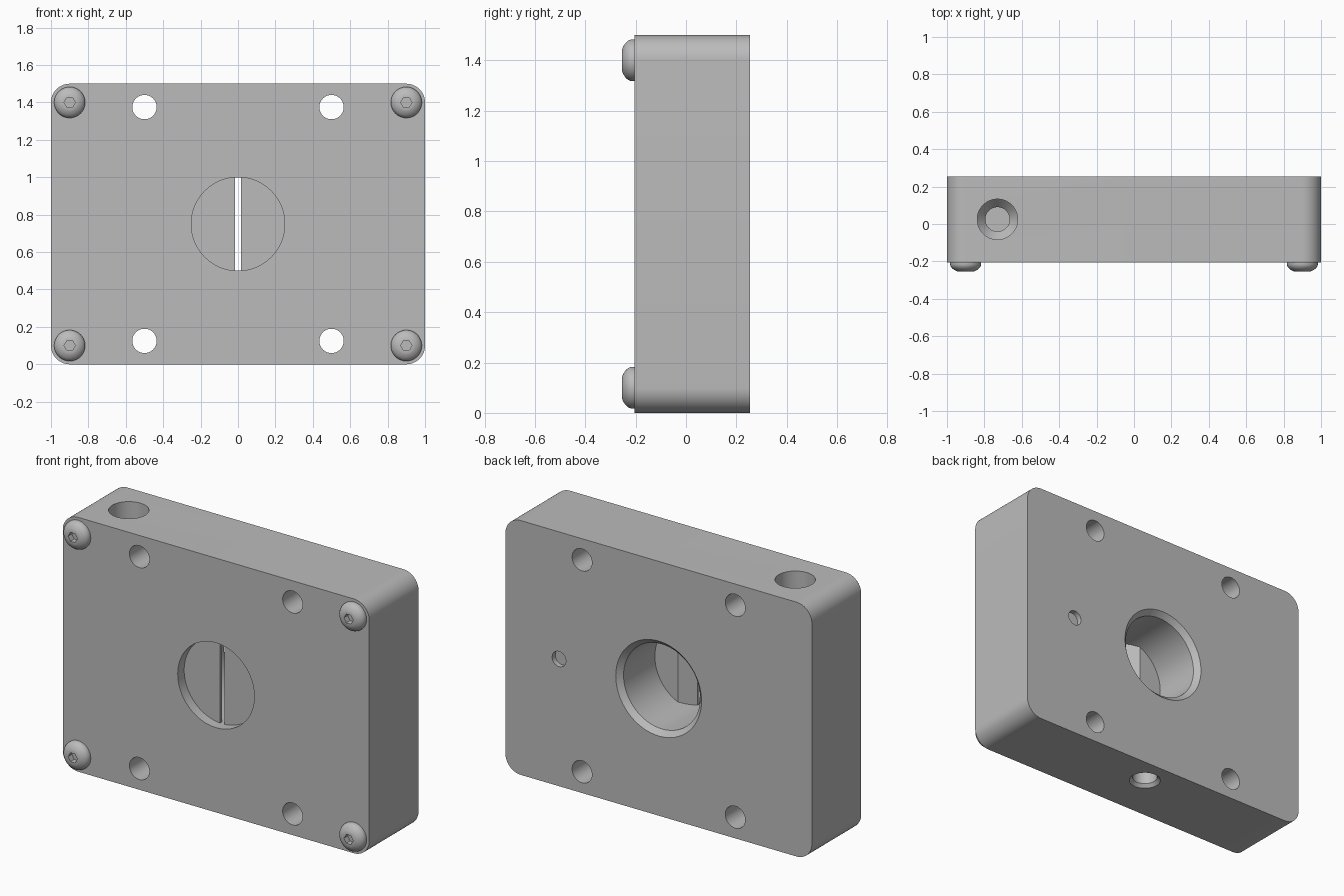
import bpy, bmesh, math
from mathutils import Matrix, Vector

cube = bpy.data.objects.get("Cube")
if cube:
    bpy.data.objects.remove(cube, do_unlink=True)

grey = bpy.data.materials.new("plain_grey")
grey.use_nodes = True
grey.diffuse_color = (0.5, 0.5, 0.5, 1)
grey.node_tree.nodes["Principled BSDF"].inputs["Base Color"].default_value = (0.5, 0.5, 0.5, 1)

ALONG_Z = Matrix.Identity(4)
ALONG_Y = Matrix.Rotation(-math.pi / 2, 4, 'X')
FRONT, BACK, MID = -0.205, 0.255, 0.75


def finish(name, bm, location=(0, 0, 0), axis=ALONG_Z):
    bmesh.ops.recalc_face_normals(bm, faces=bm.faces)
    mesh = bpy.data.meshes.new(name)
    bm.to_mesh(mesh)
    bm.free()
    mesh.transform(Matrix.Translation(Vector(location)) @ axis)
    mesh.materials.append(grey)
    obj = bpy.data.objects.new(name, mesh)
    bpy.context.collection.objects.link(obj)
    return obj


def lathe(name, profile, location, axis, sides=64):
    """Closed solid of revolution from (radius, height) pairs."""
    bm = bmesh.new()
    rings = []
    for r, h in profile:
        rings.append([bm.verts.new((r * math.cos(2 * math.pi * i / sides),
                                    r * math.sin(2 * math.pi * i / sides), h))
                      for i in range(sides)])
    for a, b in zip(rings, rings[1:]):
        for i in range(sides):
            j = (i + 1) % sides
            bm.faces.new((a[i], a[j], b[j], b[i]))
    bm.faces.new(rings[0])
    bm.faces.new(rings[-1])
    return finish(name, bm, location, axis)


def prism(name, points, height, location, axis=ALONG_Z):
    bm = bmesh.new()
    base = bm.faces.new([bm.verts.new((x, y, 0)) for x, y in points])
    ext = bmesh.ops.extrude_face_region(bm, geom=[base])
    verts = [g for g in ext["geom"] if isinstance(g, bmesh.types.BMVert)]
    bmesh.ops.translate(bm, verts=verts, vec=(0, 0, height))
    return finish(name, bm, location, axis)


def cut(obj, cutters):
    """Apply the cutters, then throw them away."""
    for c in cutters:
        c.hide_render = True
        mod = obj.modifiers.new("cut", 'BOOLEAN')
        mod.operation = 'DIFFERENCE'
        mod.solver = 'EXACT'
        mod.object = c
    bpy.context.view_layer.update()
    result = bpy.data.meshes.new_from_object(
        obj.evaluated_get(bpy.context.evaluated_depsgraph_get()))
    obj.modifiers.clear()
    obj.data = result
    for c in cutters:
        bpy.data.objects.remove(c, do_unlink=True)


def smooth(obj):
    bpy.ops.object.select_all(action='DESELECT')
    obj.select_set(True)
    bpy.context.view_layer.objects.active = obj
    bpy.ops.object.shade_smooth_by_angle(angle=math.radians(25))


# Housing: block with rounded corners
outline = []
for cx, cz, start in ((0.9, 0.65, 0), (-0.9, 0.65, 90), (-0.9, -0.65, 180), (0.9, -0.65, 270)):
    for step in range(13):
        a = math.radians(start + step * 7.5)
        outline.append((cx + 0.1 * math.cos(a), cz + 0.1 * math.sin(a)))
housing = prism("housing", outline, BACK - FRONT, (0, FRONT, MID), ALONG_Y)

# Central bore with chamfered back rim, and the blind pin hole
cutters = [
    lathe("bore", [(0.25, -0.4), (0.25, BACK - 0.03), (0.28, BACK), (0.28, 0.4)],
          (0, 0, MID), ALONG_Y),
    lathe("pin_hole", [(0.045, BACK - 0.03), (0.045, 0.4)], (0.65, 0, MID), ALONG_Y, 32),
    # Cable entry in the top, narrowing with a cone
    lathe("cable_hole", [(0.065, 1.0), (0.065, 1.2), (0.108, 1.25), (0.108, 1.6)],
          (-0.73, 0.025, 0), ALONG_Z),
    # Mounting hole in the bottom
    lathe("mount_hole", [(0.088, -0.1), (0.088, 0), (0.07, 0.02), (0.07, 0.15)],
          (0, 0.095, 0), ALONG_Z),
]
# Four through holes
for x in (-0.5, 0.5):
    for z in (0.125, 1.375):
        cutters.append(lathe("through_hole", [(0.065, -0.4), (0.065, 0.4)],
                             (x, 0, z), ALONG_Y, 48))
cut(housing, cutters)
smooth(housing)

# Knife-edged blades leaving a narrow vertical slit
for side, label in ((1, "left"), (-1, "right")):
    section = [(0.015, -0.145), (0.3, -0.145), (0.3, -0.067), (0.1, -0.067), (0.015, -0.13)]
    prism(label + "_slit_blade", [(side * x, y) for x, y in section], 0.56, (0, 0, MID - 0.28))

# Button-head screws with hexagonal sockets
dome = [(0.083, 0.03), (0.083, -0.008)]
for step in range(1, 9):
    t = step / 8 * math.radians(61)
    dome.append((0.083 * math.cos(t), -0.008 - 0.042 * math.sin(t) / math.sin(math.radians(61))))
for x, side in ((0.9, "left"), (-0.9, "right")):
    for z, level in ((0.1, "lower"), (1.4, "upper")):
        screw = lathe(f"{level}_{side}_screw", dome, (x, FRONT, z), ALONG_Y, 48)
        socket = lathe("socket", [(0.03, -0.1), (0.03, -0.015)], (x, FRONT, z), ALONG_Y, 6)
        cut(screw, [socket])
        smooth(screw)
